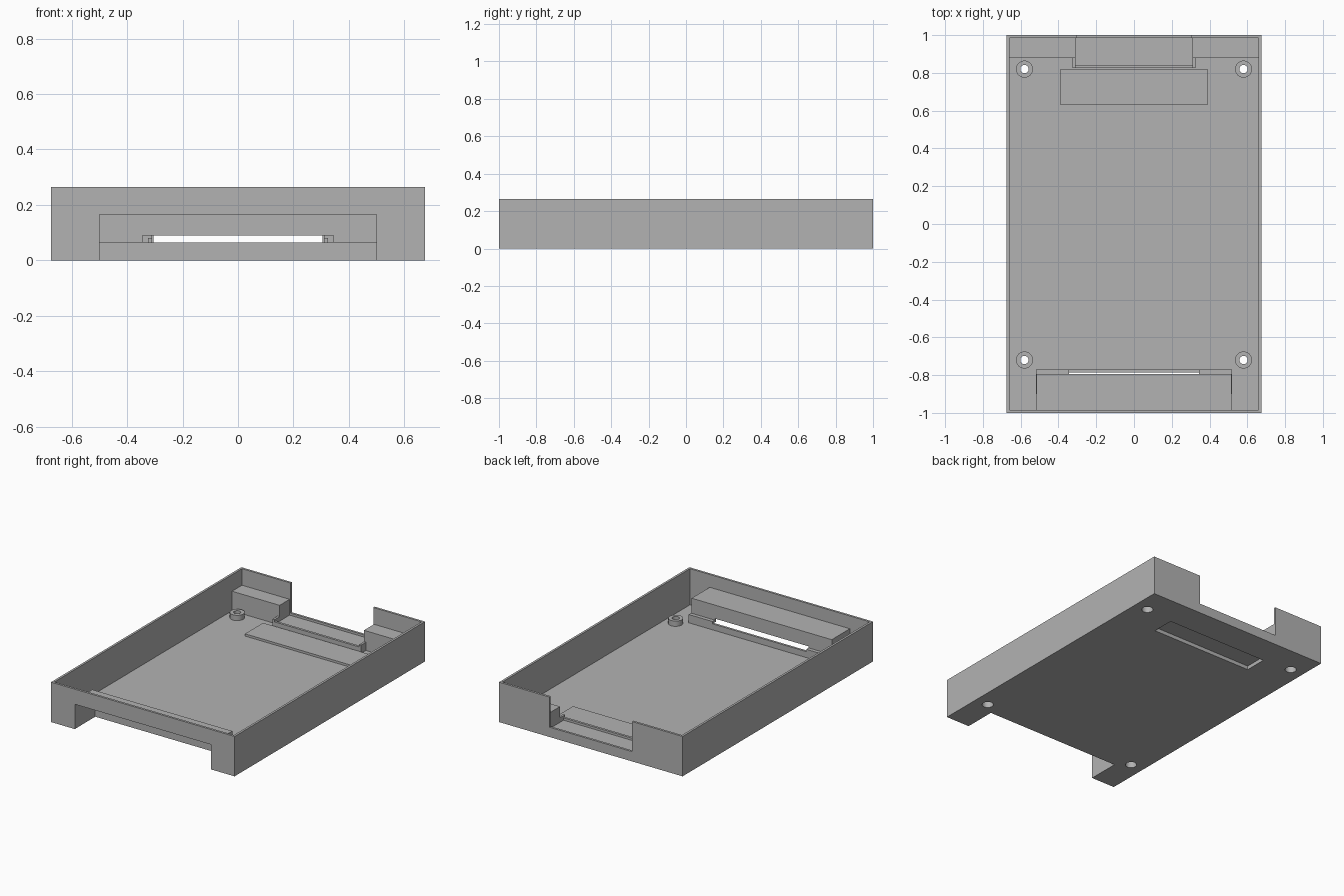
import bpy
from mathutils import Vector

if "Cube" in bpy.data.objects:
    bpy.data.objects.remove(bpy.data.objects["Cube"], do_unlink=True)

gray = bpy.data.materials.new("plain_gray")
gray.use_nodes = True
gray.diffuse_color = (0.45, 0.45, 0.45, 1)
gray.node_tree.nodes["Principled BSDF"].inputs["Base Color"].default_value = (0.45, 0.45, 0.45, 1)


def box(name, x, y, z):
    """Box from its x, y and z ranges."""
    lo, hi = Vector((x[0], y[0], z[0])), Vector((x[1], y[1], z[1]))
    bpy.ops.mesh.primitive_cube_add(size=1, location=(lo + hi) / 2)
    ob = bpy.context.object
    ob.name = name
    ob.scale = hi - lo
    bpy.ops.object.transform_apply(location=True, scale=True)
    return ob


def wide(name, half, y, z):
    """Box centred on x."""
    return box(name, (-half, half), y, z)


def rod(name, radius, x, y, z):
    bpy.ops.mesh.primitive_cylinder_add(vertices=32, radius=radius, depth=z[1] - z[0],
                                        location=(x, y, (z[0] + z[1]) / 2))
    bpy.context.object.name = name
    return bpy.context.object


def combine(body, part, operation):
    """Merge a part into the body, or cut it away."""
    mod = body.modifiers.new(part.name, "BOOLEAN")
    mod.operation, mod.solver, mod.object = operation, "EXACT", part
    bpy.context.view_layer.objects.active = body
    bpy.ops.object.modifier_apply(modifier=mod.name)
    bpy.data.objects.remove(part, do_unlink=True)


W, H, T, FLOOR = 0.675, 0.265, 0.015, 0.025
BASE = 0.01
screws = [(x, y) for x in (-0.58, 0.58) for y in (-0.72, 0.82)]

# Open tray
tray = wide("enclosure_tray", W, (-1, 1), (0, H))
combine(tray, wide("interior", W - T, (T - 1, 1 - T), (FLOOR, 1)), "DIFFERENCE")

# Raised features inside the tray
added = [
    wide("connector_hood", 0.515, (-0.99, -0.795), (BASE, 0.18)),
    wide("connector_lip", 0.52, (-0.9, -0.77), (BASE, 0.08)),
    wide("port_ledge", 0.325, (0.827, 0.99), (BASE, 0.05)),
    wide("port_lip", 0.325, (0.827, 0.843), (BASE, 0.065)),
    wide("raised_panel", 0.39, (0.63, 0.82), (BASE, 0.04)),
]
for s in (-1, 1):
    added.append(box("rear_block", sorted((s * 0.31, s * 0.667)), (0.88, 0.992), (BASE, 0.155)))
    added.append(box("lip_end", sorted((s * 0.31, s * 0.325)), (0.827, 0.9), (BASE, 0.08)))
added += [rod("screw_boss", 0.045, x, y, (BASE, 0.06)) for x, y in screws]
for part in added:
    combine(tray, part, "UNION")

# Openings through the walls and floor
cuts = [
    wide("alcove_lower", 0.5, (-1.1, -0.785), (-0.1, 0.065)),
    wide("alcove_upper", 0.5, (-1.1, -0.81), (-0.1, 0.165)),
    wide("connector_slot", 0.345, (-0.85, -0.75), (0.065, 0.09)),
    wide("rear_notch", 0.305, (0.97, 1.1), (0.065, 0.5)),
    wide("panel_recess", 0.375, (0.65, 0.8), (-0.1, 0.025)),
]
for x, y in screws:
    cuts.append(rod("screw_hole", 0.022, x, y, (-0.1, 0.2)))
    cuts.append(rod("screw_counterbore", 0.035, x, y, (-0.1, 0.04)))
for part in cuts:
    combine(tray, part, "DIFFERENCE")

tray.data.materials.clear()
tray.data.materials.append(gray)
for face in tray.data.polygons:
    face.material_index = 0
bpy.ops.object.select_all(action="DESELECT")
tray.select_set(True)
bpy.context.view_layer.objects.active = tray
bpy.ops.object.shade_smooth_by_angle()
